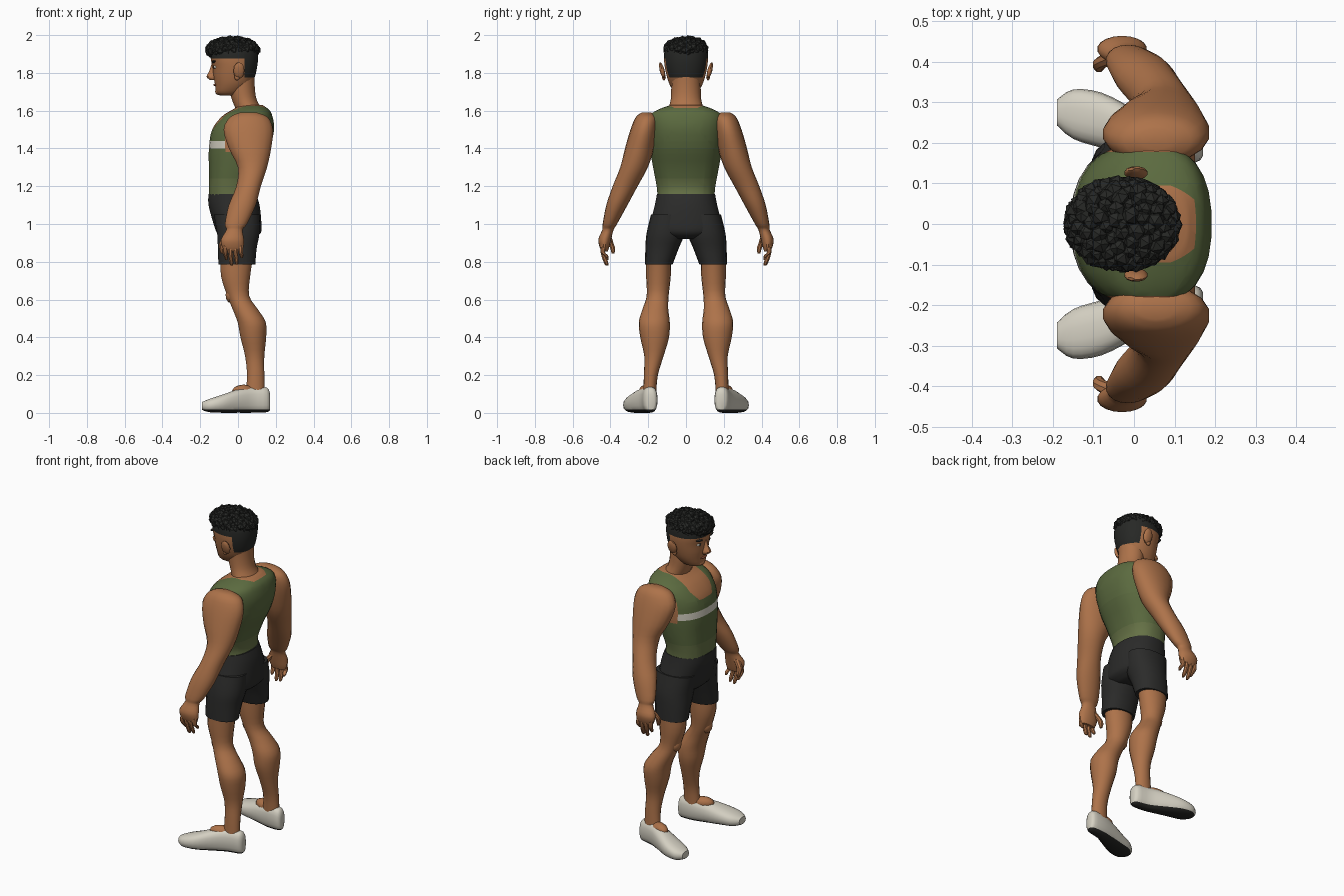
import bpy, bmesh, math, random
from mathutils import Vector, Matrix

if "Cube" in bpy.data.objects:
    bpy.data.objects.remove(bpy.data.objects["Cube"])


def material(name, colour):
    mat = bpy.data.materials.new(name)
    mat.use_nodes = True
    mat.diffuse_color = (*colour, 1)
    mat.node_tree.nodes["Principled BSDF"].inputs["Base Color"].default_value = (*colour, 1)
    return mat


SKIN = material("warm skin", (.42, .17, .068))
HAIR = material("black hair", (.02, .021, .019))
GREEN = material("olive green", (.105, .145, .05))
HEM = material("light olive", (.13, .165, .06))
SHORTS = material("charcoal cloth", (.024, .024, .023))
WHITE = material("off white", (.66, .63, .54))
SOLE = material("dark rubber", (.018, .018, .016))
LIP = material("brown lip", (.27, .085, .045))


def finish(bm, name, mats, rule=None, angle=35):
    """Turn a bmesh into an object, colouring faces by a rule on their centre."""
    bmesh.ops.recalc_face_normals(bm, faces=bm.faces)
    mesh = bpy.data.meshes.new(name)
    if rule:
        for face in bm.faces:
            face.material_index = mats.index(rule(face.calc_center_median()))
    bm.to_mesh(mesh)
    bm.free()
    for mat in mats:
        mesh.materials.append(mat)
    obj = bpy.data.objects.new(name, mesh)
    bpy.context.collection.objects.link(obj)
    if angle:
        bpy.ops.object.select_all(action='DESELECT')
        obj.select_set(True)
        bpy.context.view_layer.objects.active = obj
        bpy.ops.object.shade_smooth_by_angle(angle=math.radians(angle))
    return obj


def spline(rows, steps):
    """Smoothly interpolate between the given cross-section rows."""
    rows = [Vector(r) for r in rows]
    out = []
    for i in range(len(rows) - 1):
        a, b, c, d = rows[max(i - 1, 0)], rows[i], rows[i + 1], rows[min(i + 2, len(rows) - 1)]
        for k in range(steps):
            t = k / steps
            out.append(b + (c - a) * t / 2 + (a - b * 2.5 + c * 2 - d / 2) * t * t
                       + ((b - c) * 1.5 + (d - a) / 2) * t ** 3)
    return out + [rows[-1]]


def loft(name, rows, mats, rule=None, cuts=(), side=1, sides=18, steps=3, power=2.0, lengthwise=False):
    """Upright rows: (x min, x max, y, y radius, z); lengthwise rows: (z min, z max, y, y radius, x)."""
    bm = bmesh.new()
    rings = []
    for lo, hi, mid, rad, along in spline(rows, steps):
        ring = []
        for k in range(sides):
            a = math.tau * (k + .5) / sides
            c, s = (math.copysign(abs(f) ** (2 / power), f) for f in (math.cos(a), math.sin(a)))
            depth, y = (lo + hi) / 2 + c * (hi - lo) / 2, side * (mid + s * rad)
            ring.append(bm.verts.new((along, y, depth) if lengthwise else (depth, y, along)))
        rings.append(ring)
    for r, q in zip(rings, rings[1:]):
        for k in range(sides):
            j = (k + 1) % sides
            bm.faces.new((r[k], r[j], q[j], q[k]))
    bm.faces.new(rings[0])
    bm.faces.new(rings[-1])
    for normal, offset in cuts:
        n = Vector(normal)
        bmesh.ops.bisect_plane(bm, geom=bm.verts[:] + bm.edges[:] + bm.faces[:],
                               plane_co=n * offset / n.length_squared, plane_no=n)
    return finish(bm, name, mats, rule)


def blob(name, centre, size, mat, tilt=0.0, axis='X', detail=2):
    """Stretched ball."""
    bm = bmesh.new()
    bmesh.ops.create_icosphere(bm, subdivisions=detail, radius=1, matrix=Matrix.Translation(centre)
                               @ Matrix.Rotation(tilt, 4, axis) @ Matrix.Diagonal((*size, 1)))
    return finish(bm, name, [mat])


# Tank top: scooped neck, bare armholes, chest stripe and hem band
UP, SLOPE, NECK_LEVEL = (0, 0, 1), .407, 1.553
STRAP, ARMHOLE, CORNER = .095, .178, .06


def top_colour(p):
    y, level = abs(p.y), p.z - SLOPE * p.x
    if y < STRAP and level > NECK_LEVEL and level - y > NECK_LEVEL - CORNER:
        return SKIN
    if y > ARMHOLE and p.z > 1.38:
        return SKIN
    if 1.4 < p.z < 1.44 and p.x < 0:
        return WHITE
    return HEM if p.z < 1.24 else GREEN


top_cuts = [(UP, 1.24), (UP, 1.38), (UP, 1.4), (UP, 1.44), ((1, 0, 0), 0), ((-SLOPE, 0, 1), NECK_LEVEL)]
for s in (1, -1):
    top_cuts += [((0, s, 0), STRAP), ((0, s, 0), ARMHOLE), ((-SLOPE, -s, 1), NECK_LEVEL - CORNER)]
loft("tank_top", [(-.155, .09, 0, .152, 1.15), (-.155, .085, 0, .156, 1.2), (-.155, .12, 0, .175, 1.3),
                  (-.155, .168, 0, .192, 1.4), (-.138, .192, 0, .2, 1.5), (-.085, .183, 0, .195, 1.57),
                  (-.03, .165, 0, .15, 1.605), (.01, .13, 0, .08, 1.63)],
     [SKIN, WHITE, HEM, GREEN], top_colour, top_cuts, sides=28, power=2.4)

# Shorts
loft("shorts_hips", [(-.157, .095, 0, .155, 1.16), (-.157, .115, 0, .166, 1.1), (-.13, .125, 0, .188, 1.0),
                     (-.11, .12, 0, .165, .95), (-.07, .08, 0, .08, .92)], [SHORTS], sides=24, power=2.3)

# Neck and head
loft("neck", [(0, .15, 0, .105, 1.58), (-.03, .103, 0, .082, 1.65), (-.05, .09, 0, .078, 1.72),
              (-.05, .09, 0, .078, 1.79)], [SKIN])


def head_colour(p):
    return HAIR if p.z > 1.875 or (p.x > .035 and p.z > 1.775) else SKIN


loft("head", [(-.095, 0, 0, .035, 1.68), (-.116, .03, 0, .06, 1.695), (-.122, .065, 0, .086, 1.735),
              (-.13, .09, 0, .102, 1.78), (-.135, .102, 0, .113, 1.83), (-.146, .107, 0, .117, 1.88),
              (-.14, .1, 0, .11, 1.93), (-.1, .06, 0, .07, 1.965)], [SKIN, HAIR], head_colour,
     [(UP, 1.875), (UP, 1.775), ((1, 0, 0), .035)], sides=24, power=2.15)
loft("nose", [(-.14, -.11, 0, .01, 1.85), (-.153, -.11, 0, .013, 1.81), (-.168, -.11, 0, .024, 1.78),
              (-.15, -.11, 0, .02, 1.763)], [SKIN], sides=10)
blob("mouth", (-.118, 0, 1.737), (.012, .03, .008), LIP)
blob("chin", (-.1, 0, 1.702), (.022, .032, .02), SKIN)

# Curly hair: a cap covered in small faceted curls
CROWN, CAP = Vector((-.03, 0, 1.925)), Vector((.127, .1, .052))
blob("hair_cap", CROWN, CAP, HAIR)
random.seed(4)
bm = bmesh.new()
count = 120
for i in range(count):
    h = 1 - i / count * 1.45
    a, flat = i * 2.39996, math.sqrt(1 - h * h)
    spot = CROWN + Vector((CAP.x * flat * math.cos(a), CAP.y * flat * math.sin(a), CAP.z * h))
    turn = Matrix.Rotation(random.uniform(0, 3), 4, Vector((random.random(), 1, random.random())))
    bmesh.ops.create_icosphere(bm, subdivisions=1, radius=random.uniform(.018, .026),
                               matrix=Matrix.Translation(spot) @ turn)
finish(bm, "hair_curls", [HAIR], angle=0)

for side, s in (("left", -1), ("right", 1)):
    # Face details
    blob(side + "_ear", (.005, s * .126, 1.812), (.03, .013, .046), SKIN, s * -.25)
    blob(side + "_ear_lobe", (-.004, s * .117, 1.778), (.015, .01, .018), SKIN)
    blob(side + "_eye", (-.113, s * .045, 1.832), (.016, .02, .012), WHITE)
    blob(side + "_pupil", (-.126, s * .045, 1.832), (.005, .008, .009), HAIR)
    blob(side + "_brow", (-.126, s * .05, 1.859), (.014, .03, .007), HAIR, s * .12)

    # Arm, flowing into the palm
    loft(side + "_arm", [(.01, .1, .21, .025, 1.59), (-.045, .16, .208, .058, 1.565), (-.078, .187, .222, .072, 1.5),
                         (-.05, .177, .246, .077, 1.4), (-.002, .155, .275, .073, 1.3), (-.01, .122, .322, .066, 1.2),
                         (-.05, .095, .366, .056, 1.1), (-.07, .048, .403, .038, 1.0), (-.062, .025, .413, .03, .97),
                         (-.09, .032, .43, .034, .92), (-.085, .03, .432, .026, .88), (-.07, .02, .43, .016, .855)],
         [SKIN], side=s)
    # Curled fingers and thumb
    for k, (x, tip) in enumerate(((-.068, .81), (-.04, .78), (-.012, .785), (.014, .82))):
        loft(f"{side}_finger_{k}", [(x - .013, x + .013, .436, .014, .89), (x - .013, x + .013, .44, .013, .85),
                                    (x - .006, x + .016, .424, .012, tip + .015), (x, x + .012, .417, .007, tip)],
             [SKIN], side=s, sides=8)
    loft(side + "_thumb", [(-.07, -.03, .413, .018, .94), (-.1, -.065, .398, .015, .9), (-.1, -.072, .388, .014, .87),
                           (-.092, -.076, .386, .008, .845)], [SKIN], side=s, sides=8)

    # Shorts leg
    loft(side + "_shorts_leg", [(-.13, .115, .1, .085, 1.05), (-.112, .115, .109, .1, .95), (-.108, .1, .127, .088, .87),
                                (-.105, .093, .144, .073, .785)], [SHORTS], side=s, power=2.2)
    # Leg with knee and calf
    loft(side + "_leg", [(-.095, .08, .145, .067, .82), (-.09, .065, .146, .065, .72), (-.058, .06, .15, .058, .62),
                         (-.03, .105, .162, .068, .55), (-.003, .148, .168, .082, .48), (.012, .15, .166, .076, .4),
                         (.037, .14, .17, .051, .3), (.047, .14, .186, .037, .2), (.04, .142, .192, .034, .1)],
         [SKIN], side=s)
    blob(side + "_kneecap", (-.035, s * .15, .625), (.032, .038, .045), SKIN)
    blob(side + "_instep", (.03, s * .21, .115), (.065, .036, .035), SKIN, s * -.35, 'Z')

    # Slip-on shoe with a dark sole, toes turned out
    loft(side + "_shoe", [(.015, .1, .186, .018, .17), (.003, .135, .188, .036, .152), (0, .138, .197, .044, .08),
                          (0, .125, .226, .058, 0), (0, .098, .256, .068, -.08), (.003, .075, .271, .061, -.15),
                          (.015, .058, .275, .032, -.19)],
         [WHITE, SOLE], lambda p: SOLE if p.z < .018 else WHITE, [(UP, .018)], side=s, power=2.5, lengthwise=True)
